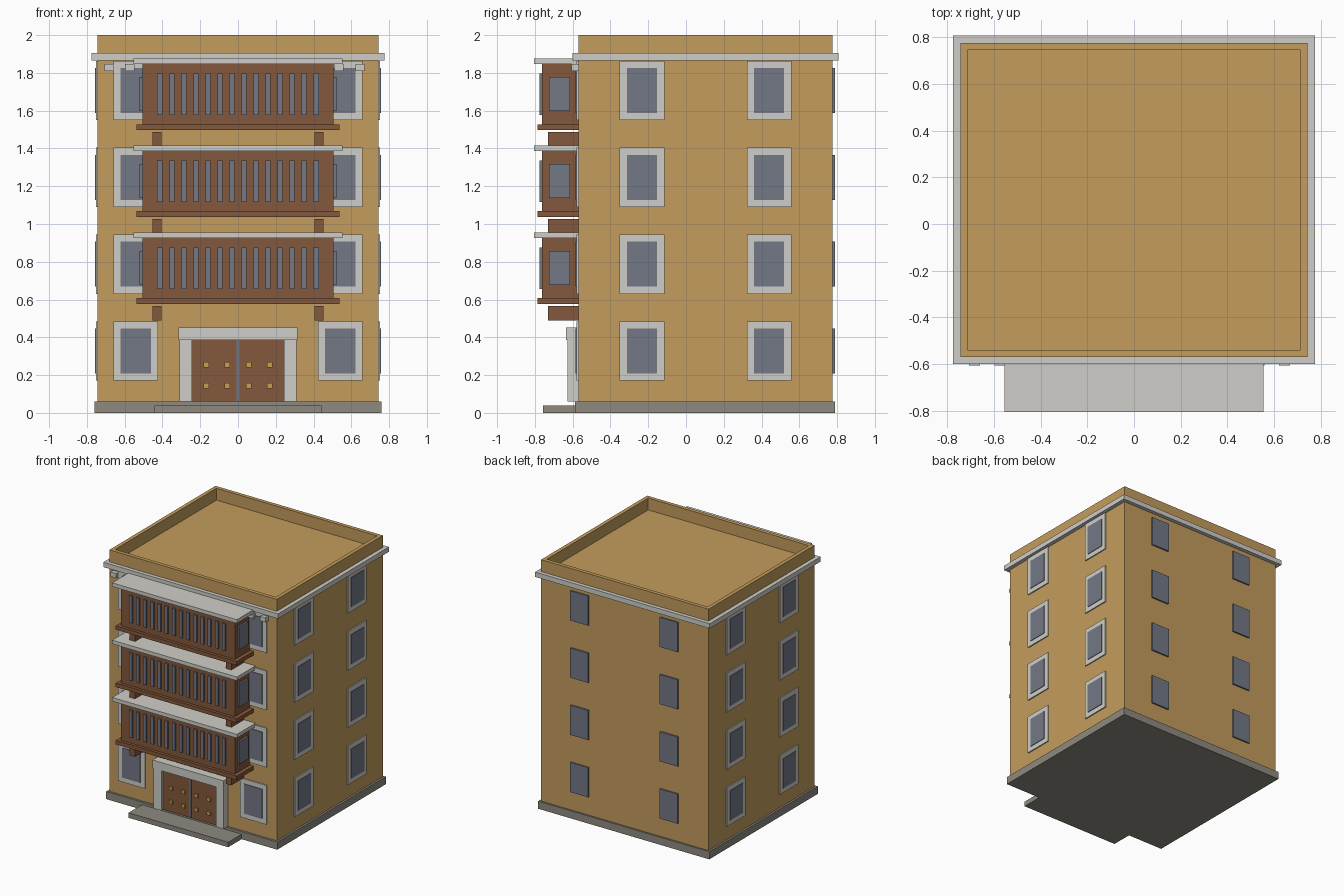
import bpy, bmesh

if "Cube" in bpy.data.objects:
    bpy.data.objects.remove(bpy.data.objects["Cube"])


def mat(name, r, g, b):
    m = bpy.data.materials.new(name)
    lin = [((c / 255 + 0.055) / 1.055) ** 2.4 for c in (r, g, b)]
    m.diffuse_color = (*lin, 1)
    m.use_nodes = True
    m.node_tree.nodes["Principled BSDF"].inputs["Base Color"].default_value = m.diffuse_color
    return m


OCHRE = mat("ochre wall", 196, 156, 92)
STONE = mat("pale stone", 207, 206, 200)
GLASS = mat("window glass", 115, 120, 134)
WOOD = mat("brown wood", 132, 88, 60)
PLINTH = mat("grey plinth", 142, 138, 128)
BRASS = mat("brass", 200, 160, 80)

WALL_X, FRONT, BACK = 0.744, -0.57, 0.776


def boxes(name, material, extents):
    """One object made of boxes given as (x0, x1, y0, y1, z0, z1)."""
    bm = bmesh.new()
    for x0, x1, y0, y1, z0, z1 in extents:
        vs = bmesh.ops.create_cube(bm, size=1)["verts"]
        for v in vs:
            v.co.x = x1 if v.co.x > 0 else x0
            v.co.y = y1 if v.co.y > 0 else y0
            v.co.z = z1 if v.co.z > 0 else z0
    me = bpy.data.meshes.new(name)
    bm.to_mesh(me)
    bm.free()
    me.materials.append(material)
    ob = bpy.data.objects.new(name, me)
    bpy.context.collection.objects.link(ob)
    return ob


# Main block with a sunken roof behind the parapet
body = boxes("building_body", OCHRE, [(-WALL_X, WALL_X, FRONT, BACK, 0.03, 2.0)])
bm = bmesh.new()
bm.from_mesh(body.data)
bm.normal_update()
top = max(bm.faces, key=lambda f: f.calc_center_median().z)
bmesh.ops.inset_region(bm, faces=[top], thickness=0.043)
roof = bmesh.ops.extrude_discrete_faces(bm, faces=[top])["faces"][0]
bmesh.ops.translate(bm, verts=roof.verts, vec=(0, 0, -0.095))
bm.to_mesh(body.data)
bm.free()

# Plinth, entrance step, cornice and its small blocks
boxes("plinth", PLINTH, [(-0.76, 0.76, -0.587, 0.79, 0, 0.061)])
boxes("entrance_step", PLINTH, [(-0.443, 0.443, -0.757, -0.58, 0, 0.04)])
boxes("cornice", STONE, [(-0.776, 0.776, -0.601, 0.807, 1.865, 1.904)])
boxes("cornice_blocks", STONE,
      [(x - 0.024, x + 0.024, -0.607, FRONT, 1.809, 1.846)
       for x in (-0.684 + 0.1108 * i for i in range(13))])

# Windows: four storeys on every side, stone frames on all but the back
ROWS = [0.328 + 0.4595 * i for i in range(4)]
frames, panes = [], []
for z in ROWS:
    for s in (-1, 1):
        for half_w, half_h, out, group in ((0.118, 0.157, 0.009, frames),
                                           (0.08, 0.119, 0.014, panes)):
            zz = (z - half_h, z + half_h)
            x = s * 0.541
            group.append((x - half_w, x + half_w, FRONT - out, FRONT + 0.01, *zz))
            for y in (-0.233, 0.44):
                xs = sorted((s * (WALL_X - 0.01), s * (WALL_X + out)))
                group.append((*xs, y - half_w, y + half_w, *zz))
        x = s * 0.398
        panes.append((x - 0.08, x + 0.08, BACK - 0.01, BACK + 0.012, z - 0.119, z + 0.119))
boxes("window_frames", STONE, frames)
boxes("window_panes", GLASS, panes)

# Enclosed balconies
for i in range(3):
    d = 0.4605 * i
    n = f"_{i + 1}"
    boxes("balcony_box" + n, WOOD, [(-0.506, 0.506, -0.762, FRONT, 0.606 + d, 0.926 + d)])
    boxes("balcony_floor" + n, WOOD, [(-0.538, 0.538, -0.786, FRONT, 0.576 + d, 0.607 + d)])
    boxes("balcony_roof" + n, STONE, [(-0.554, 0.554, -0.806, FRONT, 0.925 + d, 0.955 + d)])
    boxes("balcony_brackets" + n, WOOD,
          [(x - 0.024, x + 0.024, -0.73, FRONT, 0.489 + d, 0.566 + d) for x in (-0.428, 0.428)])
    boxes("balcony_slits" + n, GLASS,
          [(x - 0.0135, x + 0.0135, -0.775, -0.755, 0.657 + d, 0.876 + d)
           for x in (-0.414 + 0.0637 * k for k in range(14))])
    boxes("balcony_side_panes" + n, GLASS,
          [(*sorted((s * 0.5, s * 0.522)), -0.725, -0.614, 0.676 + d, 0.857 + d) for s in (-1, 1)])

# Entrance: stone surround, double door, centre strip and studs
boxes("door_posts", STONE,
      [(*sorted((s * 0.243, s * 0.31)), -0.627, FRONT, 0.061, 0.387) for s in (-1, 1)])
boxes("door_lintel", STONE, [(-0.315, 0.315, -0.635, FRONT, 0.386, 0.452)])
boxes("door_leaves", WOOD,
      [(*sorted((s * 0.007, s * 0.243)), -0.605, FRONT, 0.061, 0.386) for s in (-1, 1)])
boxes("door_centre_strip", GLASS, [(-0.009, 0.009, -0.609, FRONT, 0.061, 0.386)])
boxes("door_studs", BRASS,
      [(x - 0.015, x + 0.015, -0.617, -0.6, z - 0.014, z + 0.014)
       for x in (-0.168, -0.057, 0.057, 0.168) for z in (0.143, 0.255)])
